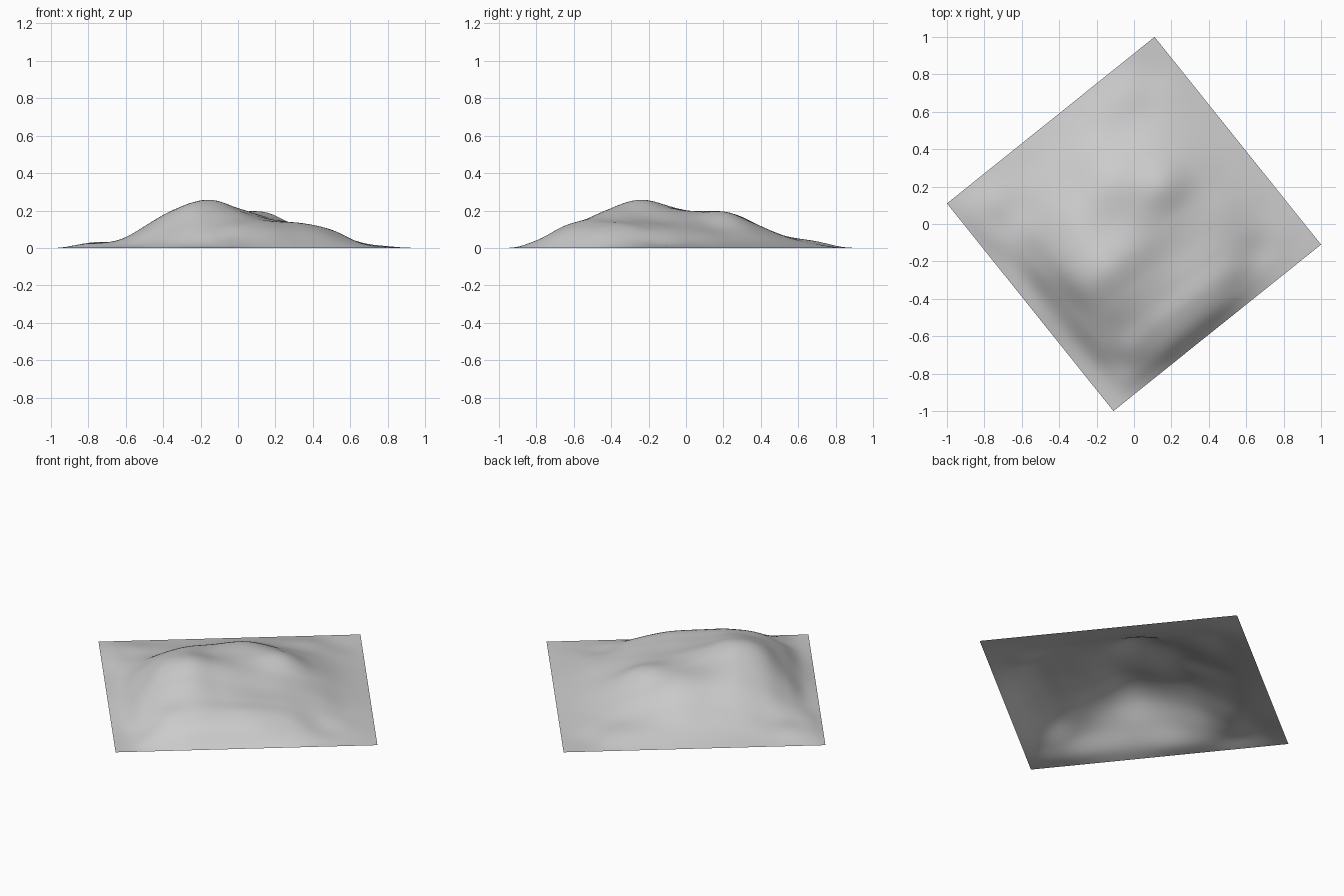
import bpy, bmesh

if "Cube" in bpy.data.objects:
    bpy.data.objects.remove(bpy.data.objects["Cube"])

# Patch corner and its two side directions (a square turned on the grid)
CORNER = (-0.11, -1.0)
SIDE_U = (1.11, 0.89)
SIDE_V = (-0.89, 1.11)
STEPS = 72

# Stations across the patch, and the height profile (in mm) at each station
U = [0, .05, .12, .20, .30, .42, .55, .68, .80, .90, 1]
PROFILES = {
    .06: (5, 30, 55, 80, 82, 75, 40, 12, 5),
    .13: (10, 50, 105, 130, 130, 122, 85, 22, 12),
    .22: (20, 88, 135, 165, 150, 135, 108, 55, 18),
    .32: (28, 110, 180, 212, 180, 145, 120, 78, 28),
    .43: (28, 110, 212, 257, 220, 175, 140, 85, 33),
    .55: (20, 102, 185, 225, 202, 195, 186, 95, 35),
    .68: (15, 60, 120, 165, 176, 184, 135, 75, 30),
    .80: (22, 32, 46, 75, 95, 108, 75, 45, 22),
    .90: (17, 29, 25, 26, 35, 44, 43, 33, 6),
}
V = [0] + list(PROFILES) + [1]
FLAT = [0.0] * len(U)
ROWS = [FLAT] + [[0] + [h / 1000 for h in p] + [0] for p in PROFILES.values()] + [FLAT]


def spline(xs, ys, x):
    """Smooth curve through uneven stations."""
    n = len(xs)
    slope = [(ys[i + 1] - ys[i]) / (xs[i + 1] - xs[i]) for i in range(n - 1)]

    def tangent(i):
        if i == 0 or i == n - 1:
            return slope[0 if i == 0 else -1] * 0.8
        a, b = xs[i] - xs[i - 1], xs[i + 1] - xs[i]
        return (slope[i - 1] * b + slope[i] * a) / (a + b)

    i = max(k for k in range(n - 1) if xs[k] <= x)
    w = xs[i + 1] - xs[i]
    t = (x - xs[i]) / w
    return ((2 * t**3 - 3 * t**2 + 1) * ys[i] + (t**3 - 2 * t**2 + t) * w * tangent(i)
            + (3 * t**2 - 2 * t**3) * ys[i + 1] + (t**3 - t**2) * w * tangent(i + 1))


# Hill surface: a fine sheet lifted by the blended profiles
bm = bmesh.new()
grid = []
for i in range(STEPS + 1):
    u = i / STEPS
    section = [spline(U, row, u) for row in ROWS]
    line = []
    for j in range(STEPS + 1):
        v = j / STEPS
        x = CORNER[0] + SIDE_U[0] * u + SIDE_V[0] * v
        y = CORNER[1] + SIDE_U[1] * u + SIDE_V[1] * v
        line.append(bm.verts.new((x, y, max(0.0, spline(V, section, v)))))
    grid.append(line)
for i in range(STEPS):
    for j in range(STEPS):
        f = bm.faces.new((grid[i][j], grid[i + 1][j], grid[i + 1][j + 1], grid[i][j + 1]))
        f.smooth = True

mesh = bpy.data.meshes.new("hill_terrain")
bm.to_mesh(mesh)
bm.free()
hill = bpy.data.objects.new("hill_terrain", mesh)
bpy.context.collection.objects.link(hill)

# Plain grey ground
grey = bpy.data.materials.new("ground grey")
grey.diffuse_color = (0.6, 0.6, 0.6, 1)
grey.use_nodes = True
grey.node_tree.nodes["Principled BSDF"].inputs["Base Color"].default_value = grey.diffuse_color
mesh.materials.append(grey)
